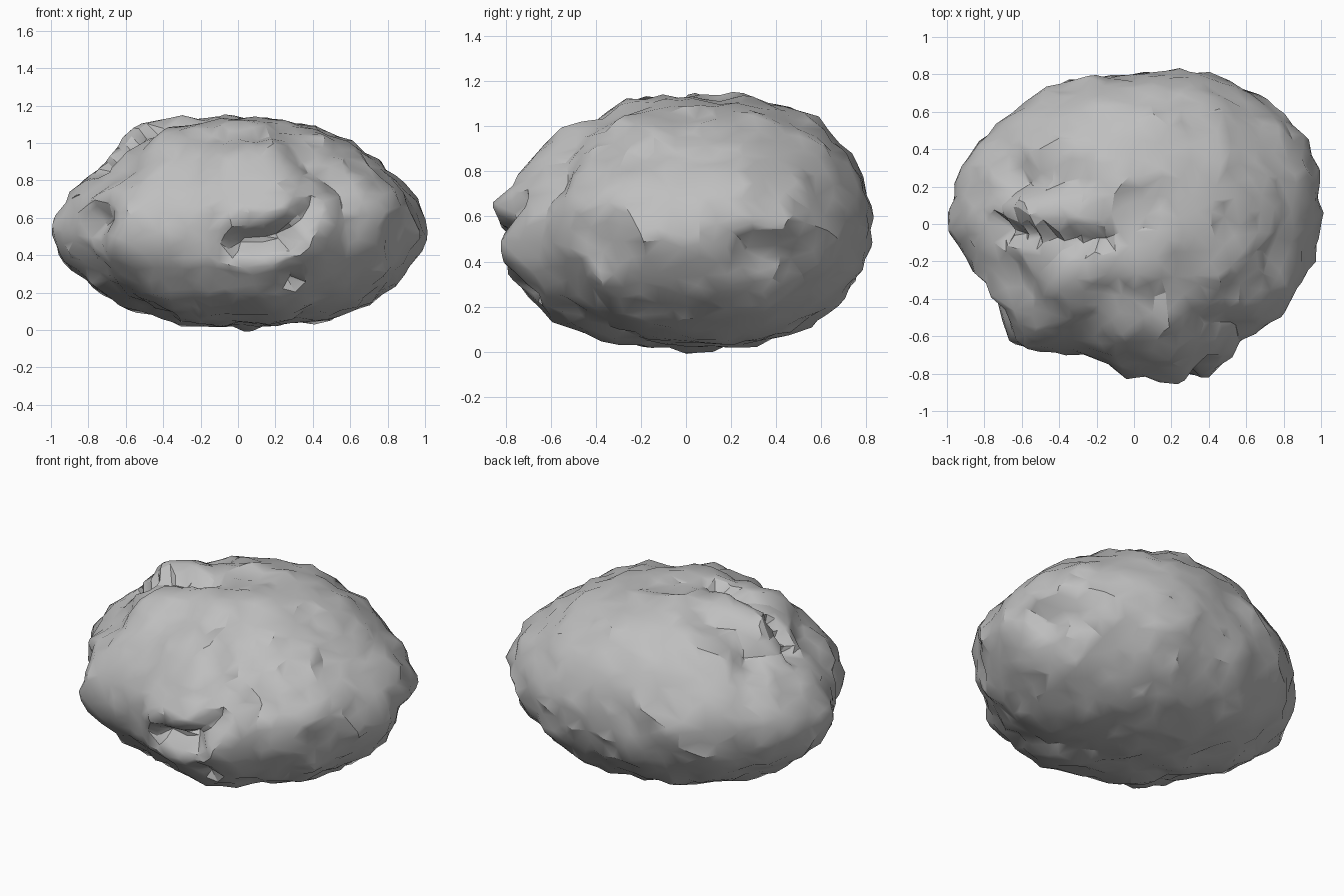
import bpy
import bmesh
import math
from mathutils import Vector, noise

cube = bpy.data.objects.get("Cube")
if cube:
    bpy.data.objects.remove(cube, do_unlink=True)

CENTRE = Vector((0, 0, 0.56))

# Outline radii at even angles: seen from above, along the length, across it
PLAN = [.99, 1.02, .95, .88, .8, .83, .89, .96, .99, .85, .88, .76, .8, .89, .87, .95]
LENGTH = [.99, .83, .69, .61, .56, .61, .72, .8, .99, .84, .67, .57, .55, .58, .7, .87]
ACROSS = [.83, .8, .72, .61, .56, .6, .67, .75, .83, .77, .66, .57, .55, .57, .67, .78]

# Pits (positive depth) and ridges (negative):
# start and end as (azimuth, elevation) in degrees, then radius and depth
FEATURES = {
    "front pocket": ((-88, -7), (-73, -5), .07, .13),
    "pocket tail": ((-73, -3), (-62, 7), .06, .08),
    "pocket lip": ((-89, -15), (-70, -14), .06, -.03),
    "pocket brow": ((-90, 4), (-78, 7), .09, -.03),
    "right cheek": ((-63, -6), (-58, -12), .09, -.03),
    "lower cleft": ((-69, -17), (-67, -23), .05, .05),
    "front crescent": ((-58, 29), (-46, 11), .1, .05),
    "crescent rim": ((-39, 24), (-34, 6), .08, -.02),
    "corner dent": ((-152, 0), (-147, 2), .08, .07),
    "corner brow": ((-164, 7), (-150, 10), .09, -.04),
    "corner foot": ((-145, -12), (-132, -12), .15, -.03),
    "top cleft": ((-178, 23), (-153, 68), .07, .08),
    "cleft ridge": ((173, 31), (174, 62), .08, -.03),
    "top hollow": ((158, 29), (142, 51), .1, .07),
    "upper ledge": ((-121, 45), (-53, 44), .1, .04),
    "side hollow": ((17, -7), (29, -10), .1, .07),
    "side overhang": ((14, 2), (28, 1), .06, -.02),
    "side dent": ((-25, -5), (-19, -6), .08, .03),
}


def radius_at(outline, angle):
    """Smooth closed-curve interpolation of evenly spaced radii."""
    count = len(outline)
    place = angle / math.tau * count
    i = math.floor(place)
    t = place - i
    a, b, c, d = (outline[(i + k) % count] for k in (-1, 0, 1, 2))
    return b + t / 2 * (c - a + t * (2 * a - 5 * b + 4 * c - d + t * (3 * (b - c) + d - a)))


def direction(azimuth, elevation):
    a, e = math.radians(azimuth), math.radians(elevation)
    return Vector((math.cos(a) * math.cos(e), math.sin(a) * math.cos(e), math.sin(e)))


def body_point(d):
    """Blend the two upright sections around the plan outline."""
    flat = math.hypot(d.x, d.y)
    azimuth = math.atan2(d.y, d.x)
    weight = math.cos(azimuth) ** 2

    def blend(out, up):
        along = radius_at(LENGTH, math.atan2(up, math.copysign(out, d.x)))
        across = radius_at(ACROSS, math.atan2(up, math.copysign(out, d.y)))
        return weight * along + (1 - weight) * across

    r = blend(flat, d.z)
    side = r * flat * radius_at(PLAN, azimuth) / blend(1, 0)
    return CENTRE + Vector((side * math.cos(azimuth), side * math.sin(azimuth), r * d.z))


def surface_path(start, end, steps=6):
    """Points along a feature, lying on the plain body."""
    a, b = direction(*start), direction(*end)
    return [body_point(a.lerp(b, i / steps).normalized()) for i in range(steps + 1)]


carvings = [(surface_path(a, b), radius, depth) for a, b, radius, depth in FEATURES.values()]


def carve(p, d):
    """Push a surface point in or out by the features and rough noise."""
    depth = 0
    for path, radius, amount in carvings:
        gap = min((p - q).length for q in path)
        depth += amount * math.exp(-(gap / radius) ** 2)
    rough = 0.025 * noise.noise(p * 5) + 0.025 * noise.noise(p * 10)
    return p + d * (rough - depth)


# Rock body, from a sphere squashed first so that the vertices spread evenly
bm = bmesh.new()
bmesh.ops.create_icosphere(bm, subdivisions=6, radius=1)
for v in bm.verts:
    d = Vector((v.co.x, v.co.y * 0.83, v.co.z * 0.57)).normalized()
    v.co = carve(body_point(d), d)

mesh = bpy.data.meshes.new("rock_body")
bm.to_mesh(mesh)
bm.free()
rock = bpy.data.objects.new("rock_body", mesh)
bpy.context.collection.objects.link(rock)

# Grey stone
stone = bpy.data.materials.new("grey_stone")
stone.use_nodes = True
colour = (0.52, 0.52, 0.52, 1)
stone.diffuse_color = colour
stone.node_tree.nodes["Principled BSDF"].inputs["Base Color"].default_value = colour
mesh.materials.append(stone)

# Coarse, uneven facets with smooth shading between soft edges
bpy.ops.object.select_all(action="DESELECT")
rock.select_set(True)
bpy.context.view_layer.objects.active = rock
facets = rock.modifiers.new("facets", "DECIMATE")
facets.ratio = 0.13
bpy.ops.object.modifier_apply(modifier=facets.name)
bpy.ops.object.shade_smooth_by_angle(angle=math.radians(30))
